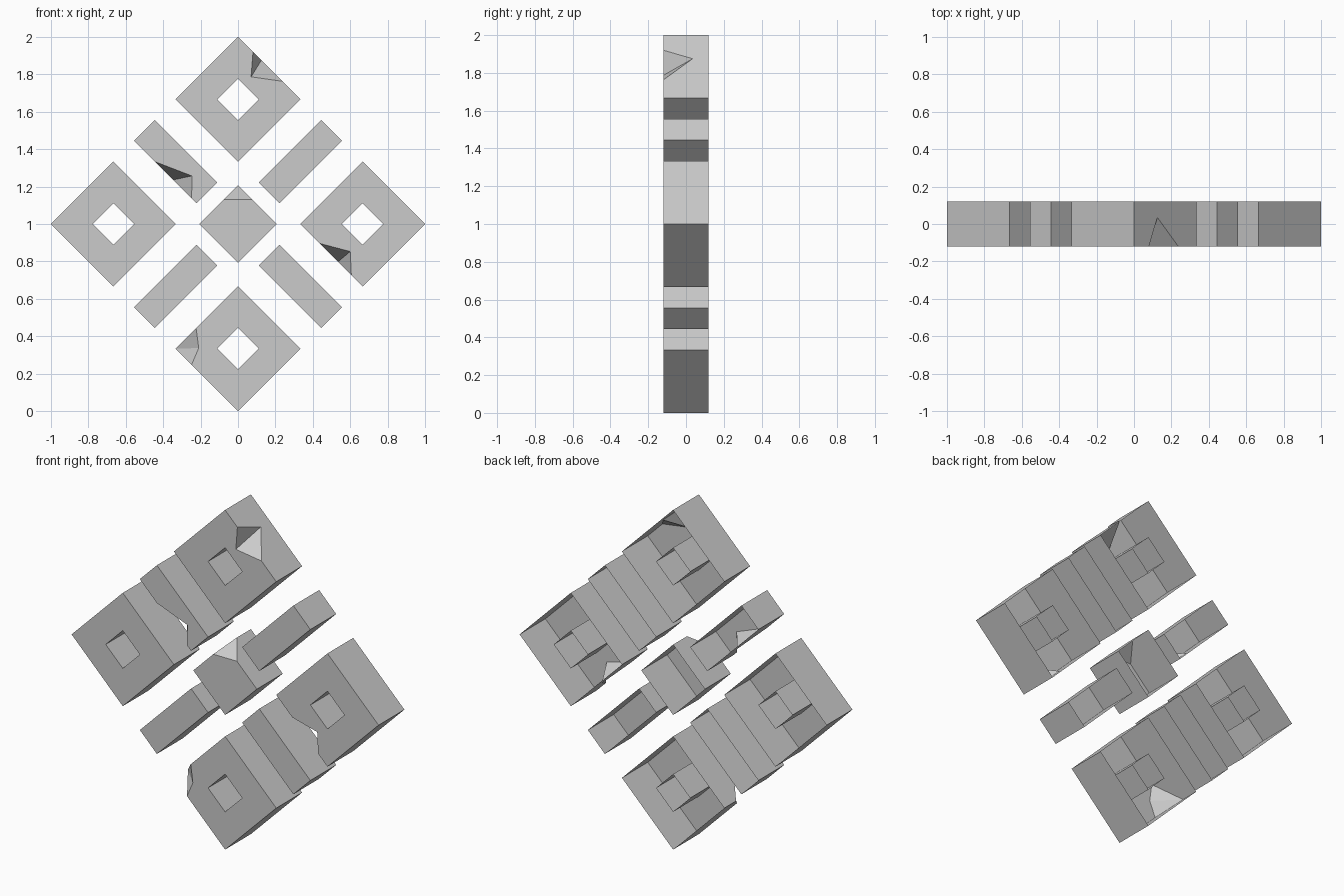
import bpy, bmesh
from mathutils import Vector, Matrix

HALF = 0.12  # half of the depth

cube = bpy.data.objects.get("Cube")
if cube:
    bpy.data.objects.remove(cube, do_unlink=True)

grey = bpy.data.materials.new("plain_grey")
grey.use_nodes = True
tone = (0.6, 0.6, 0.6, 1)
grey.diffuse_color = tone
grey.node_tree.nodes["Principled BSDF"].inputs["Base Color"].default_value = tone


def finish(name, bm):
    bmesh.ops.recalc_face_normals(bm, faces=bm.faces)
    mesh = bpy.data.meshes.new(name)
    bm.to_mesh(mesh)
    bm.free()
    mesh.materials.append(grey)
    obj = bpy.data.objects.new(name, mesh)
    bpy.context.collection.objects.link(obj)
    return obj


def diamond(x, z, r):
    return [(x, z + r), (x + r, z), (x, z - r), (x - r, z)]


def prism(name, outline, hole=None):
    """Closed slab from an outline, with an optional matching hole."""
    bm = bmesh.new()
    n = len(outline)

    def ring(points, y):
        return [bm.verts.new((px, y, pz)) for px, pz in points]

    def band(a, b):
        for i in range(n):
            j = (i + 1) % n
            bm.faces.new((a[i], a[j], b[j], b[i]))

    front, back = ring(outline, -HALF), ring(outline, HALF)
    band(front, back)
    if hole:
        inner_front, inner_back = ring(hole, -HALF), ring(hole, HALF)
        band(inner_front, inner_back)
        band(front, inner_front)
        band(back, inner_back)
    else:
        bm.faces.new(front)
        bm.faces.new(back)
    return finish(name, bm)


def chip(obj, a, b, inner, side, depth, corner=None):
    """Break a wedge off a front edge; its cut planes meet on inner-side."""
    points = [Vector((px, -HALF, pz)) for px, pz in (a, b, inner)]
    points.append(Vector((side[0], depth, side[1])))
    middle = (points[2] + points[3]) / 2
    if corner:
        points.append(Vector((corner[0], -HALF, corner[1])))
    bm = bmesh.new()
    for p in points:
        bm.verts.new(middle + (p - middle) * 2)
    hull = bmesh.ops.convex_hull(bm, input=bm.verts)
    loose = [v for v in bm.verts if not v.link_faces]
    bmesh.ops.delete(bm, geom=loose, context='VERTS')
    cutter = finish("chip_cutter", bm)
    cutter.hide_render = True
    mod = obj.modifiers.new("chip", 'BOOLEAN')
    mod.operation = 'DIFFERENCE'
    mod.solver = 'EXACT'
    mod.object = cutter
    bpy.context.view_layer.objects.active = obj
    bpy.ops.object.modifier_apply(modifier=mod.name)
    bpy.data.objects.remove(cutter, do_unlink=True)


def open_back(obj):
    """Leave the part as a thin shell without its rear face."""
    bm = bmesh.new()
    bm.from_mesh(obj.data)
    rear = [f for f in bm.faces if all(v.co.y > HALF - 0.001 for v in f.verts)]
    bmesh.ops.delete(bm, geom=rear, context='FACES')
    bm.to_mesh(obj.data)
    bm.free()


# Four outer frames with square holes
parts = {}
reach = 2 / 3
for name, x, z in (("top_frame", 0, 1 + reach), ("bottom_frame", 0, 1 - reach),
                   ("left_frame", reach, 1), ("right_frame", -reach, 1)):
    parts[name] = prism(name, diamond(x, z, 1 / 3), diamond(x, z, 1 / 9))

# Four slanted bars between the frames
for side, sx in (("left", 1), ("right", -1)):
    for level, sz in (("upper", 1), ("lower", -1)):
        name = f"{level}_{side}_bar"
        corners = ((1, 2), (2, 1), (5, 4), (4, 5))
        parts[name] = prism(name, [(sx * u / 9, 1 + sz * v / 9) for u, v in corners])

# Central block
parts["centre_block"] = prism("centre_block", diamond(0, 1, 0.207))

# Broken edges and corners
chip(parts["top_frame"], (0.08, 1.92), (0.237, 1.763), (0.07, 1.787),
     (0.125, 1.875), 0.035)
chip(parts["upper_right_bar"], (-0.444, 1.333), (-0.248, 1.137), (-0.246, 1.257),
     (-0.347, 1.236), 0.02)
chip(parts["left_frame"], (0.437, 0.896), (0.606, 0.727), (0.6, 0.853),
     (0.535, 0.798), 0.02)
chip(parts["bottom_frame"], (-0.224, 0.442), (-0.248, 0.248), (-0.21, 0.337),
     (-0.333, 0.333), 0.01, corner=(-0.333, 0.333))
chip(parts["centre_block"], (-0.077, 1.13), (0.077, 1.13), (0, 1.13),
     (0, 1.207), -0.01, corner=(0, 1.207))

for obj in parts.values():
    open_back(obj)
